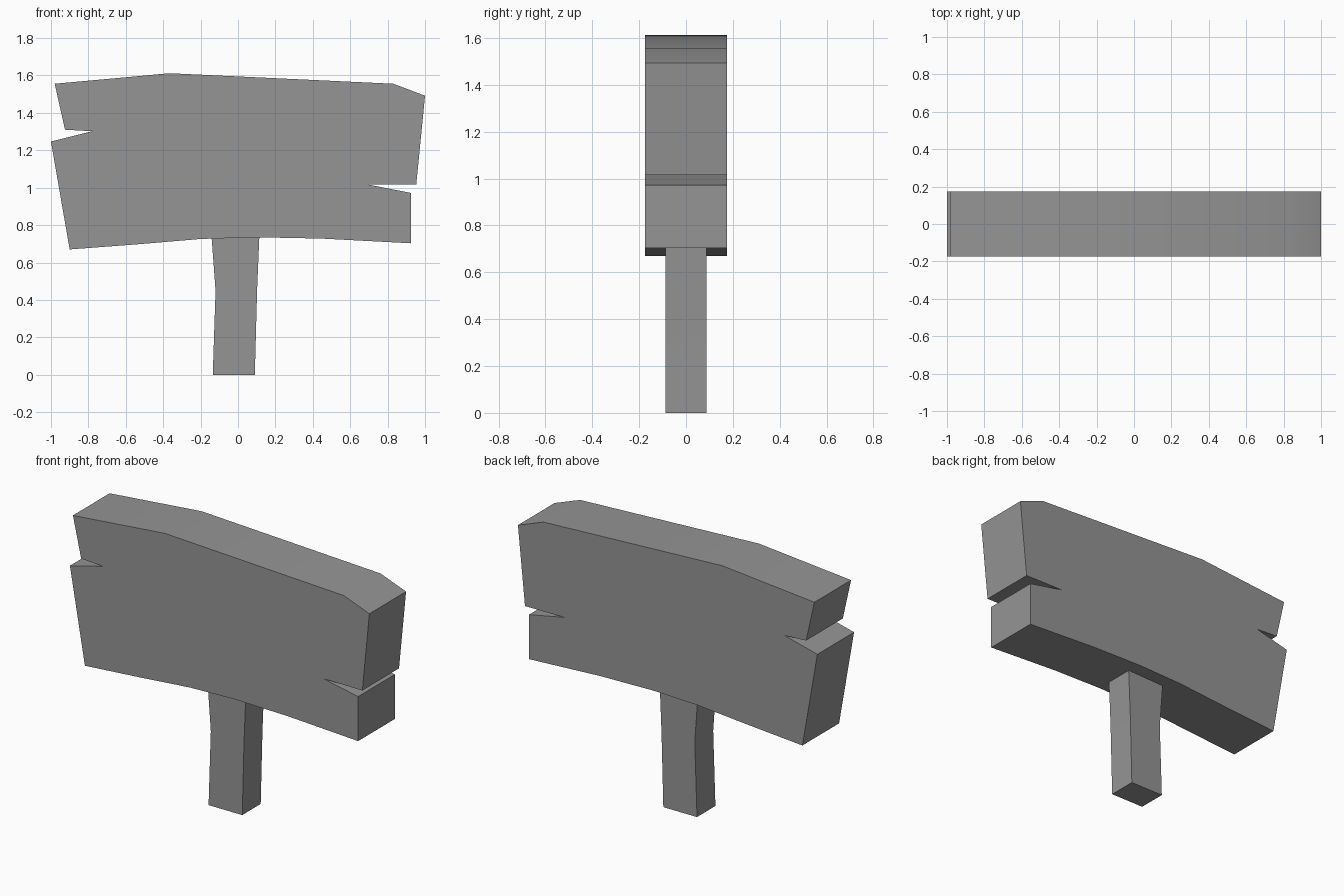
import bpy
import bmesh
import math

cube = bpy.data.objects.get("Cube")
if cube:
    bpy.data.objects.remove(cube, do_unlink=True)

grey = bpy.data.materials.new("grey")
grey.use_nodes = True
colour = (0.3, 0.3, 0.3, 1)
grey.diffuse_color = colour
grey.node_tree.nodes["Principled BSDF"].inputs["Base Color"].default_value = colour


def slab(name, outline, depth):
    """Extrude an x-z outline along y, centred on y = 0."""
    bm = bmesh.new()
    face = bm.faces.new([bm.verts.new((x, -depth / 2, z)) for x, z in outline])
    ext = bmesh.ops.extrude_face_region(bm, geom=[face])
    moved = [v for v in ext["geom"] if isinstance(v, bmesh.types.BMVert)]
    bmesh.ops.translate(bm, verts=moved, vec=(0, depth, 0))
    bmesh.ops.recalc_face_normals(bm, faces=bm.faces)
    mesh = bpy.data.meshes.new(name)
    bm.to_mesh(mesh)
    bm.free()
    mesh.materials.append(grey)
    obj = bpy.data.objects.new(name, mesh)
    bpy.context.collection.objects.link(obj)
    bpy.ops.object.select_all(action="DESELECT")
    obj.select_set(True)
    bpy.context.view_layer.objects.active = obj
    bpy.ops.object.shade_smooth_by_angle(angle=math.radians(30))
    return obj


# Weathered board: bowed bottom, split right end, peaked top, split left end
bottom = [(-0.9, 0.67), (-0.53, 0.698), (-0.2, 0.726), (0.1, 0.735), (0.45, 0.728), (0.925, 0.703)]
left_end = [(0.925, 0.972), (0.69, 1.018), (0.953, 1.016), (1.0, 1.492)]
top = [(0.83, 1.556), (-0.365, 1.612), (-0.98, 1.556)]
right_end = [(-0.925, 1.31), (-0.78, 1.302), (-1.0, 1.247)]
slab("sign_board", bottom + left_end + top + right_end, 0.35)

# Slightly crooked post, let into the board
slab("post", [(-0.135, 0), (0.09, 0), (0.102, 0.45), (0.115, 0.76),
              (-0.143, 0.76), (-0.12, 0.45)], 0.176)
